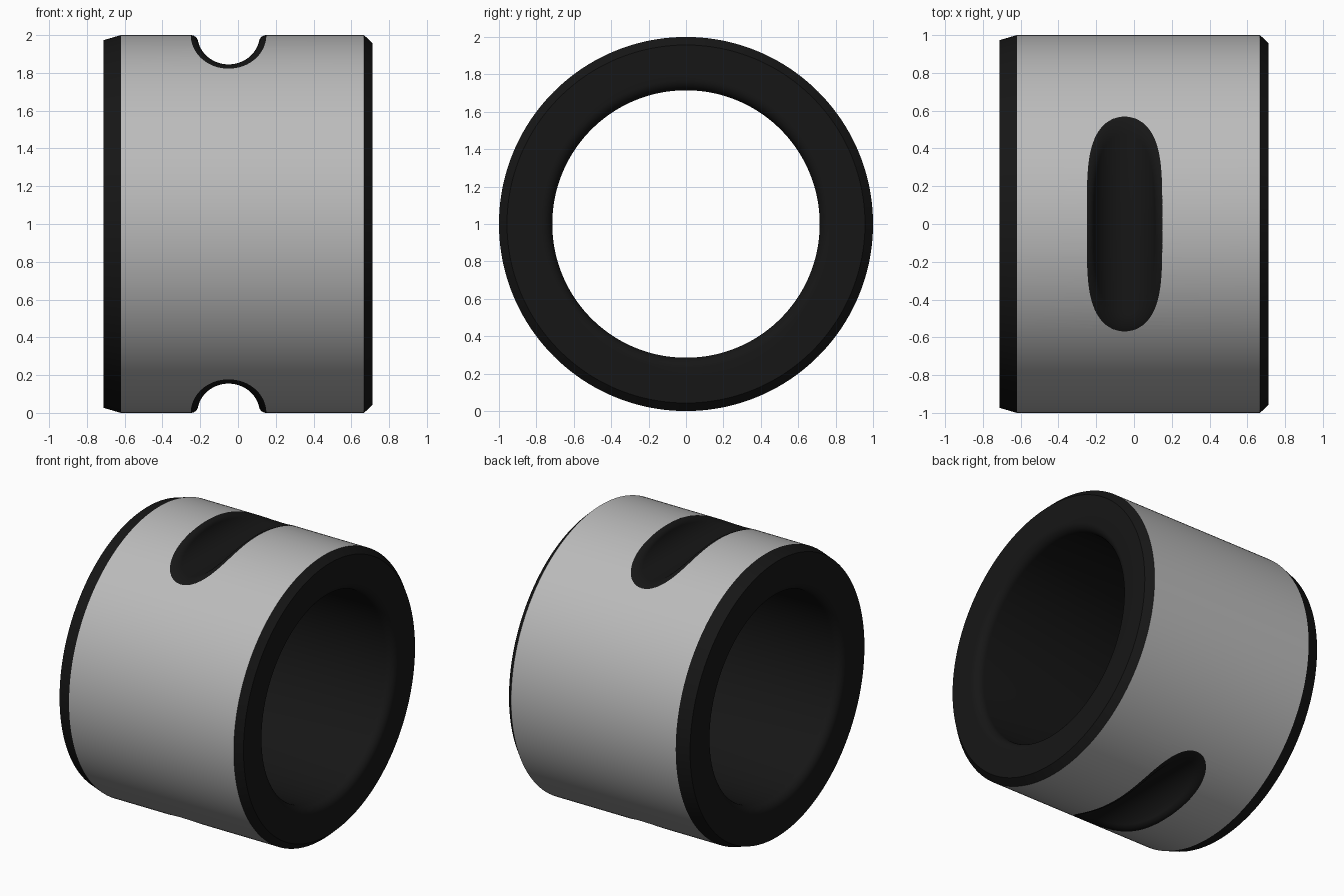
import bpy, bmesh
from math import sin, cos, pi, sqrt, asin, radians

if "Cube" in bpy.data.objects:
    bpy.data.objects.remove(bpy.data.objects["Cube"])

HALF = 0.713          # half length along x
BORE = 0.715          # bore radius
FIL = 0.06            # bore mouth rounding
SEG = 256

black = bpy.data.materials.new("black")
black.diffuse_color = (0.008, 0.008, 0.008, 1)
black.use_nodes = True
black.node_tree.nodes["Principled BSDF"].inputs["Base Color"].default_value = black.diffuse_color
grey = bpy.data.materials.new("grey")
grey.diffuse_color = (0.5, 0.5, 0.5, 1)
grey.use_nodes = True
grey.node_tree.nodes["Principled BSDF"].inputs["Base Color"].default_value = grey.diffuse_color


def make_object(name, bm, mats):
    bmesh.ops.recalc_face_normals(bm, faces=bm.faces)
    me = bpy.data.meshes.new(name)
    bm.to_mesh(me)
    bm.free()
    for m in mats:
        me.materials.append(m)
    ob = bpy.data.objects.new(name, me)
    bpy.context.collection.objects.link(ob)
    return ob


# Bushing body: profile (x, radius) turned around the x axis
def mouth(sign):
    return [(sign * (HALF - FIL + FIL * cos(t)), BORE + FIL - FIL * sin(t))
            for t in [pi / 2 * i / 8 for i in range(9)]]


profile = [(-HALF, 0.973), (-0.62, 1.0), (0.667, 1.0), (HALF, 0.957)]
profile += mouth(1) + mouth(-1)[::-1]

bm = bmesh.new()
rings = [[bm.verts.new((x, r * sin(2 * pi * k / SEG), r * cos(2 * pi * k / SEG)))
          for k in range(SEG)] for x, r in profile]
for i in range(len(rings)):
    a, b = rings[i], rings[(i + 1) % len(rings)]
    for k in range(SEG):
        n = (k + 1) % SEG
        f = bm.faces.new((a[k], a[n], b[n], b[k]))
        f.material_index = 1 if i == 1 else 0   # only the outer barrel is grey
body = make_object("bushing", bm, [black, grey])


# Groove cutter: round channel along y with a rounded rim following the barrel
def groove_ring(a, b, R, n=48):
    p0 = asin((1 - R) / b)
    pts = []
    for i in range(n + 1):
        p = p0 + (pi - 2 * p0) * (1 - cos(pi * i / n)) / 2
        z = 1 - b * sin(p)
        y = 0 if i in (0, n) else sqrt(max(R * R - z * z, 0))
        pts.append((-0.05 + a * cos(p), y, z))
    return pts + [(x, -y, z) for x, y, z in pts[-2:0:-1]]


def groove_cutter(name, angle):
    bm = bmesh.new()
    n = 48
    loops = [[(x, y, 1.3) for x, y, z in groove_ring(0.2, 0.178, 1.0)]]
    for i in range(7):
        t = pi / 2 * i / 6
        loops.append(groove_ring(0.2 - 0.035 * sin(t), 0.178 - 0.023 * sin(t),
                                 1 - 0.03 * (1 - cos(t))))
    vs = [[bm.verts.new(p) for p in loop] for loop in loops]
    m = 2 * n
    for a, b in zip(vs, vs[1:]):
        for k in range(m):
            bm.faces.new((a[k], a[(k + 1) % m], b[(k + 1) % m], b[k]))
    bm.faces.new(vs[0])
    # channel floor strips between the two mirrored sides
    last = vs[-1]
    for i in range(n):
        quad = [last[i], last[i + 1], last[(m - i - 1) % m], last[(m - i) % m]]
        bm.faces.new(list(dict.fromkeys(quad)))
    ob = make_object(name, bm, [black])
    ob.rotation_euler.x = angle
    ob.hide_render = True
    return ob


cutters = [groove_cutter("top_groove_cutter", 0),
           groove_cutter("bottom_groove_cutter", pi)]
bpy.context.view_layer.update()
bpy.context.view_layer.objects.active = body
body.select_set(True)
for c in cutters:
    mod = body.modifiers.new("groove", 'BOOLEAN')
    mod.operation = 'DIFFERENCE'
    mod.solver = 'EXACT'
    mod.material_mode = 'TRANSFER'
    mod.object = c
    bpy.ops.object.modifier_apply(modifier=mod.name)
for c in cutters:
    bpy.data.objects.remove(c)

# Smooth shading, with a crisp border around the grey barrel
bpy.ops.object.shade_smooth_by_angle(angle=radians(30))
me = body.data
users = {}
for p in me.polygons:
    for key in p.edge_keys:
        users.setdefault(key, set()).add(me.materials[p.material_index].name)
for e in me.edges:
    if len(users.get(e.key, ())) > 1:
        e.use_edge_sharp = True
body.location.z = 1.0
